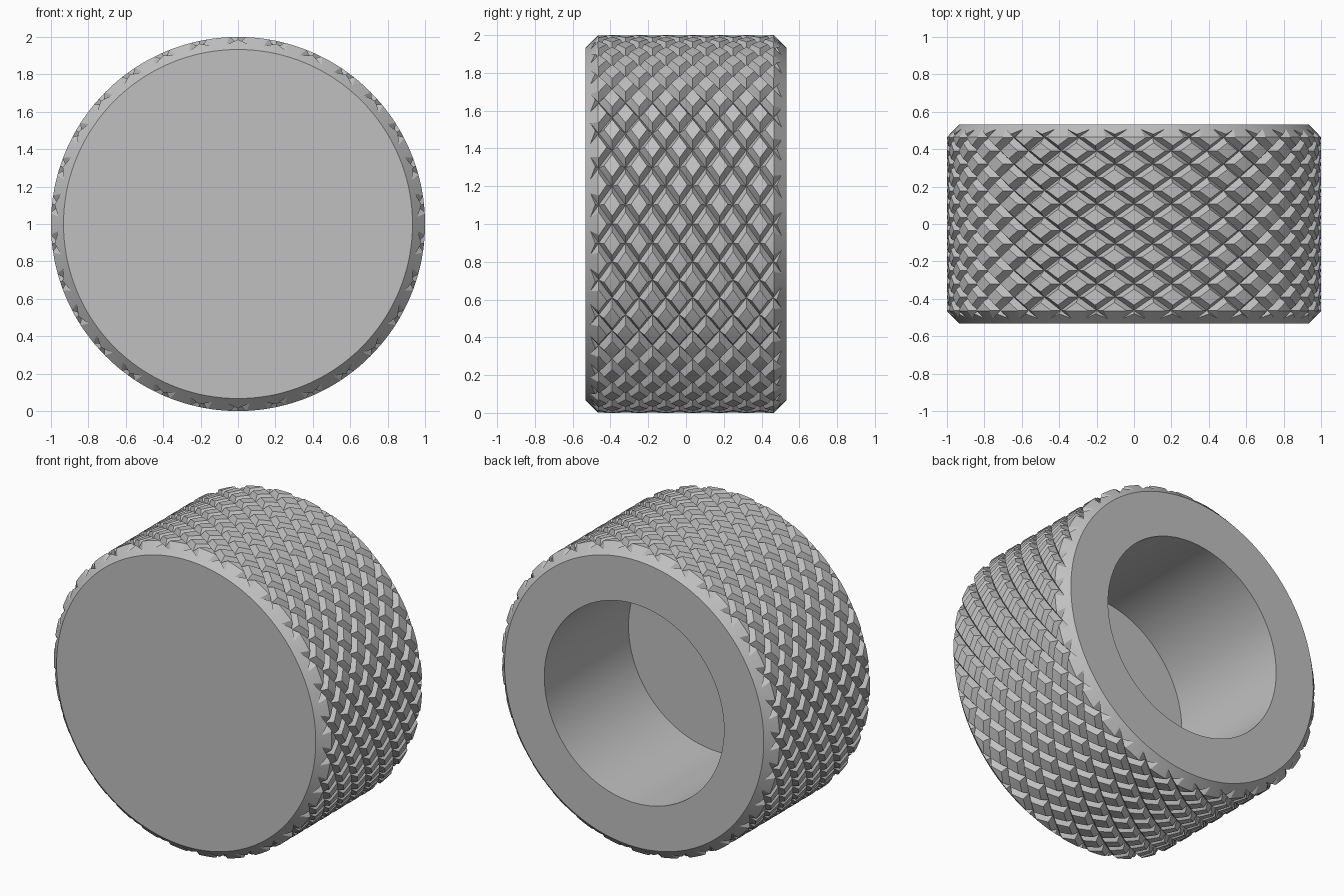
import bpy
import bmesh
import math

if "Cube" in bpy.data.objects:
    bpy.data.objects.remove(bpy.data.objects["Cube"], do_unlink=True)

HALF = 0.533            # half length along y
CHAMFER = 0.067
BORE_R = 0.647
BORE_FLOOR = -0.333
GROOVES = 30            # per helix direction
PITCH = 360 / GROOVES   # degrees between grooves
TWIST = 90 / (2 * HALF) # degrees of twist per unit length
DEPTH = 0.04
WIDTH = 2.4             # half groove width in lattice degrees
LAND = 4                # subdivisions of each land

metal = bpy.data.materials.new("grey_metal")
metal.use_nodes = True
metal.diffuse_color = (0.53, 0.53, 0.53, 1)
metal.node_tree.nodes["Principled BSDF"].inputs["Base Color"].default_value = (0.53, 0.53, 0.53, 1)


def make_object(name, bm):
    bmesh.ops.recalc_face_normals(bm, faces=bm.faces[:])
    mesh = bpy.data.meshes.new(name)
    bm.to_mesh(mesh)
    bm.free()
    mesh.materials.append(metal)
    obj = bpy.data.objects.new(name, mesh)
    bpy.context.collection.objects.link(obj)
    return obj


def turned_blank():
    """Chamfered, bored envelope that trims the knurled rod."""
    bulge = 0.1
    end = 1 - CHAMFER
    inset = HALF - CHAMFER - bulge
    profile = [(0, -HALF), (end, -HALF), (1 + bulge, -inset), (1 + bulge, inset),
               (end, HALF), (BORE_R, HALF), (BORE_R, BORE_FLOOR), (0, BORE_FLOOR)]
    bm = bmesh.new()
    vs = [bm.verts.new((r, y, 1)) for r, y in profile]
    es = [bm.edges.new(pair) for pair in zip(vs, vs[1:])]
    bmesh.ops.spin(bm, geom=vs + es, cent=(0, 0, 1), axis=(0, 1, 0),
                   angle=math.tau, steps=144, use_duplicate=False)
    bmesh.ops.remove_doubles(bm, verts=bm.verts[:], dist=1e-5)
    return make_object("turned_blank", bm)


def knurled_rod():
    """Rod on a diamond lattice whose lines follow both groove directions."""
    steps = [0] + [WIDTH + (PITCH - 2 * WIDTH) * i / LAND for i in range(LAND + 1)]
    s = len(steps)
    around = GROOVES * s
    bm = bmesh.new()
    cache = {}

    def vert(i, j):
        turn = j // around
        i, j = i - turn * around, j - turn * around
        if (i, j) not in cache:
            u = i // s * PITCH + steps[i % s]
            v = j // s * PITCH + steps[j % s]
            a = math.radians(90 + PITCH / 2 + (u + v) / 2)
            r = 1 - DEPTH if i % s == 0 or j % s == 0 else 1
            y = -HALF + (u - v) / (2 * TWIST)
            cache[i, j] = bm.verts.new((r * math.cos(a), y, 1 + r * math.sin(a)))
        return cache[i, j]

    for n in range(GROOVES):
        for d in range(-1, 17):
            for p in range(s):
                for q in range(s):
                    i, j = (n + d) * s + p, n * s + q
                    a, b, c, e = vert(i, j), vert(i + 1, j), vert(i + 1, j + 1), vert(i, j + 1)
                    # the split follows the crease where two grooves cross
                    if p == q and p in (0, s - 1):
                        tris = (a, b, c), (a, c, e)
                    else:
                        tris = (a, b, e), (b, c, e)
                    for t in tris:
                        bm.faces.new(t)

    # close both ends outside the trimmed length
    rim = [ed for ed in bm.edges if ed.is_boundary]
    tips = {side: bm.verts.new((0, side * (HALF + 0.4), 1)) for side in (-1, 1)}
    for ed in rim:
        side = 1 if ed.verts[0].co.y > 0 else -1
        bm.faces.new((ed.verts[0], ed.verts[1], tips[side]))
    return make_object("knurled_knob", bm)


# Knob: knurled rod trimmed to the chamfered and bored shape
blank = turned_blank()
blank.hide_render = True
knob = knurled_rod()
bpy.ops.object.select_all(action="DESELECT")
knob.select_set(True)
bpy.context.view_layer.objects.active = knob
trim = knob.modifiers.new("trim", "BOOLEAN")
trim.operation = "INTERSECT"
trim.solver = "EXACT"
trim.object = blank
bpy.ops.object.modifier_apply(modifier=trim.name)
bpy.data.objects.remove(blank, do_unlink=True)
bpy.ops.object.shade_smooth_by_angle(angle=math.radians(25))
